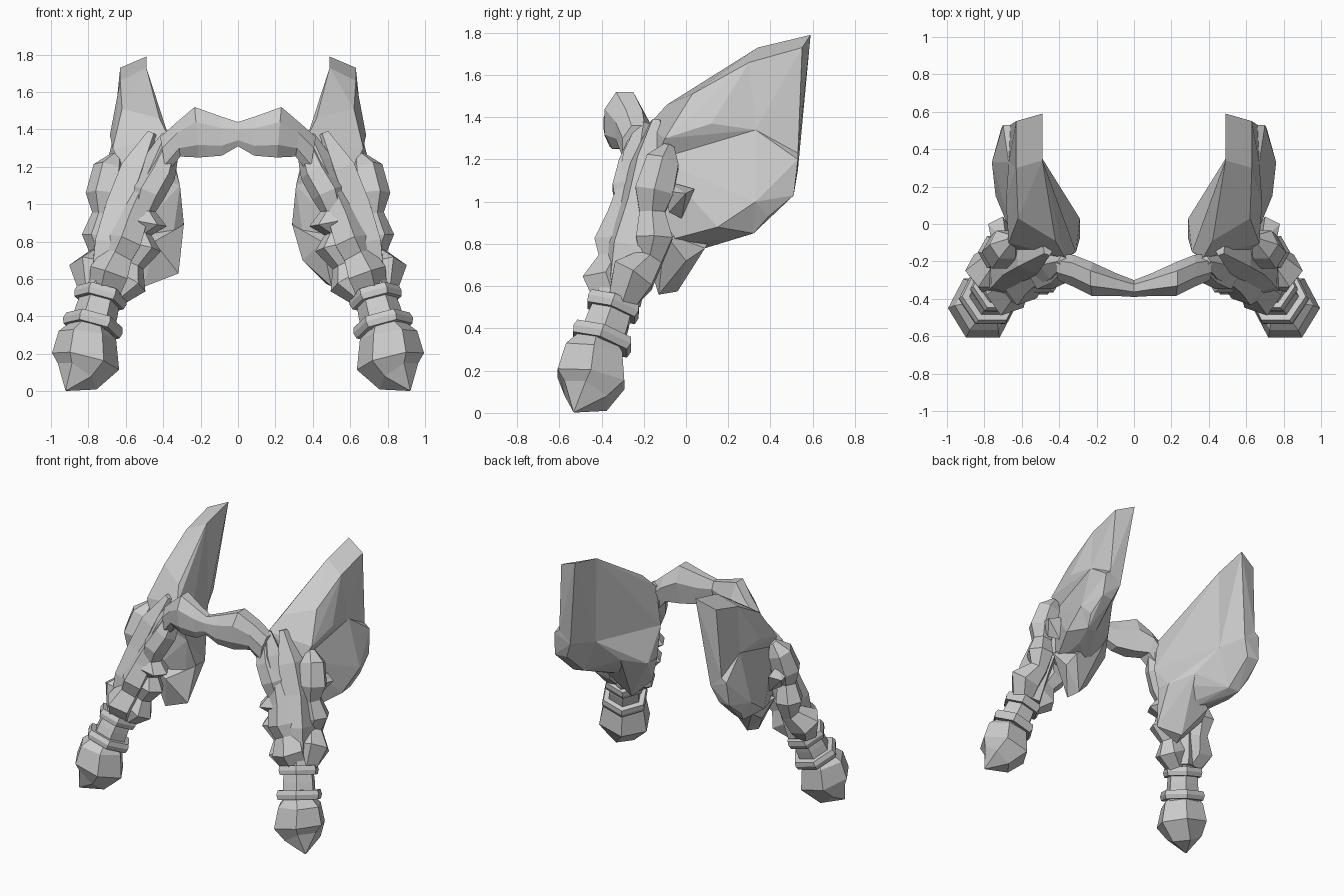
import bpy, bmesh, math
from mathutils import Vector

cube = bpy.data.objects.get("Cube")
if cube:
    bpy.data.objects.remove(cube)

grey = bpy.data.materials.new("plain_grey")
grey.use_nodes = True
colour = (0.6, 0.6, 0.6, 1)
grey.diffuse_color = colour
grey.node_tree.nodes["Principled BSDF"].inputs["Base Color"].default_value = colour


def finish(name, bm, mirrored=True):
    """Turn a bmesh into a flat-shaded object, usually mirrored over x."""
    bmesh.ops.recalc_face_normals(bm, faces=bm.faces)
    mesh = bpy.data.meshes.new(name)
    bm.to_mesh(mesh)
    bm.free()
    mesh.materials.append(grey)
    obj = bpy.data.objects.new(name, mesh)
    bpy.context.collection.objects.link(obj)
    if mirrored:
        obj.modifiers.new("Mirror", 'MIRROR').use_clip = True


def hull(name, points, mirrored=True):
    """Faceted solid wrapped around corner points."""
    bm = bmesh.new()
    for p in points:
        bm.verts.new(p)
    result = bmesh.ops.convex_hull(bm, input=bm.verts)
    spare = [g for g in result["geom_interior"] if isinstance(g, bmesh.types.BMVert)]
    bmesh.ops.delete(bm, geom=spare, context='VERTS')
    bmesh.ops.dissolve_limit(bm, angle_limit=math.radians(4),
                             verts=bm.verts, edges=bm.edges)
    finish(name, bm, mirrored)


def skin(bm, rings):
    """Join consecutive rings of vertices with quads and close the far end."""
    for a, b in zip(rings, rings[1:]):
        for k in range(len(a)):
            n = (k + 1) % len(a)
            bm.faces.new((a[k], a[n], b[n], b[k]))
    bm.faces.new(rings[-1])


def tube(name, stations, sides=6, turn=0.0, axis=None):
    """Faceted strand through stations of x, y, z, radius."""
    bm = bmesh.new()
    rings = []
    last = len(stations) - 1
    for i, (x, y, z, r) in enumerate(stations):
        ahead = Vector(stations[min(i + 1, last)][:3])
        behind = Vector(stations[max(i - 1, 0)][:3])
        d = axis or (ahead - behind).normalized()
        u = d.cross(Vector((0, 1, 0))).normalized()
        v = d.cross(u)
        angles = [math.tau * (k + turn) / sides for k in range(sides)]
        rings.append([bm.verts.new(Vector((x, y, z)) + r * (u * math.cos(a) + v * math.sin(a)))
                      for a in angles])
    skin(bm, rings)
    bm.faces.new(rings[0])
    finish(name, bm)


# Band over the forehead: x, centre y, centre z, half depth, half height
bm = bmesh.new()
rings = []
shape = [(.5, 1), (1, .2), (.6, -1), (-.6, -1), (-1, -.5), (-1, .4), (-.4, 1)]
for x, y, z, dy, dz in [(0, -.345, 1.375, .045, .065), (.09, -.325, 1.365, .06, .105),
                        (.22, -.295, 1.385, .09, .135), (.32, -.25, 1.345, .085, .09),
                        (.40, -.23, 1.26, .07, .10)]:
    slant = .4 * x
    rings.append([bm.verts.new((x + slant * dz * h, y + dy * w, z + dz * h))
                  for w, h in shape])
skin(bm, rings)
finish("forehead_band", bm)

# Broad flaps sweeping up and back, bent along an inner crease and an outer ledge
front = (.31, -.15, 1.1)
crease_top, crease_low = (.49, .34, 1.73), (.49, .35, 1.12)
shoulder = (.63, .3, 1.66)
waist = [(.67, .33, 1.34), (.62, .13, 1.29), (.62, -.14, 1.2)]
back_waist = [(.66, .53, 1.23), (.57, .53, 1.15)]
low_crease = [(.76, .33, 1.0), (.69, .32, .85), (.61, .31, .86)]
fold = (.40, .19, .95)
hull("flap_front_upper", waist + [
    front, crease_top, crease_low, shoulder, (.37, -.18, 1.36), (.42, -.09, 1.46),
    (.62, .03, 1.51), (.67, -.1, 1.3), (.685, .12, 1.37), (.34, -.17, 1.2)])
hull("flap_front_lower", waist + low_crease + [
    front, crease_low, fold, (.74, .15, .88), (.64, .17, .82), (.52, .09, .78),
    (.29, .03, .89), (.29, -.08, .9), (.36, -.1, .74), (.6, -.15, .8)])
hull("flap_back_upper", back_waist + waist[:1] + [
    crease_top, crease_low, shoulder, (.49, .59, 1.79), (.63, .55, 1.73), (.64, .54, 1.4)])
hull("flap_back_lower", back_waist + waist[:1] + low_crease + [
    crease_low, (.70, .53, 1.2), (.71, .51, 1.03), (.62, .5, 1.03), (.72, .39, .93)])
hull("flap_side_fold", [
    (.78, .0, 1.04), (.70, .04, 1.06), (.68, -.1, 1.1), (.72, -.08, .95),
    (.66, -.02, .92), (.76, -.1, 1.05)])

# Lower lobes, the right one hanging a little further inward
for side, sign, corner in [("left", 1, (.345, -.1, .70)), ("right", -1, (.318, -.13, .63))]:
    points = [(.29, -.08, .89), (.29, .03, .89), corner, fold, (.47, -.04, .575),
              (.5, -.13, .56), (.62, 0, .72), (.6, .09, .78), (.66, -.1, .85),
              (.45, -.2, .8)]
    hull(side + "_flap_lobe", [(sign * x, y, z) for x, y, z in points], False)

# Strands gathered into the braid
tube("front_strand", [
    (.38, -.20, 1.37, .03), (.43, -.22, 1.22, .08), (.51, -.25, 1.04, .085),
    (.56, -.29, .92, .09), (.60, -.34, .80, .10), (.64, -.33, .72, .09),
    (.68, -.38, .63, .115), (.71, -.34, .52, .09)], 5)
tube("middle_strand", [
    (.46, -.14, 1.38, .03), (.55, -.17, 1.18, .10), (.62, -.21, .98, .11),
    (.67, -.27, .78, .12), (.71, -.31, .52, .10)], 5, .5)
tube("outer_strand", [
    (.65, -.08, 1.26, .03), (.685, -.11, 1.19, .09), (.71, -.15, 1.05, .105),
    (.71, -.16, .95, .07), (.735, -.15, .83, .10), (.73, -.17, .73, .07),
    (.785, -.25, .65, .12), (.77, -.30, .54, .08)])
tube("inner_strand", [
    (.375, -.22, 1.28, .06), (.415, -.245, 1.17, .085), (.48, -.27, 1.06, .09),
    (.51, -.27, .96, .07), (.48, -.28, .90, .10), (.53, -.27, .85, .07),
    (.51, -.29, .77, .10), (.57, -.29, .68, .07), (.59, -.31, .59, .11),
    (.67, -.33, .51, .07)])

# Braid ties: two bands on a narrower neck
top, bottom = Vector((.72, -.325, .56)), Vector((.79, -.415, .30))
axis = (bottom - top).normalized()


def along(t, r):
    return (*top.lerp(bottom, t), r)


tube("braid_neck", [along(0, .10), along(.5, .115), along(1, .12)], 6, 0, axis)
for name, t, r in [("upper_tie", .22, .145), ("lower_tie", .8, .165)]:
    tube(name, [along(t - .11, r * .94), along(t, r), along(t + .11, r * .94)], 6, 0, axis)

# Pointed tuft at the braid end
tube("braid_tuft", [
    (.785, -.42, .36, .09), (.805, -.435, .30, .155), (.815, -.45, .16, .185),
    (.86, -.475, .08, .125), (.92, -.53, .005, .005)])
